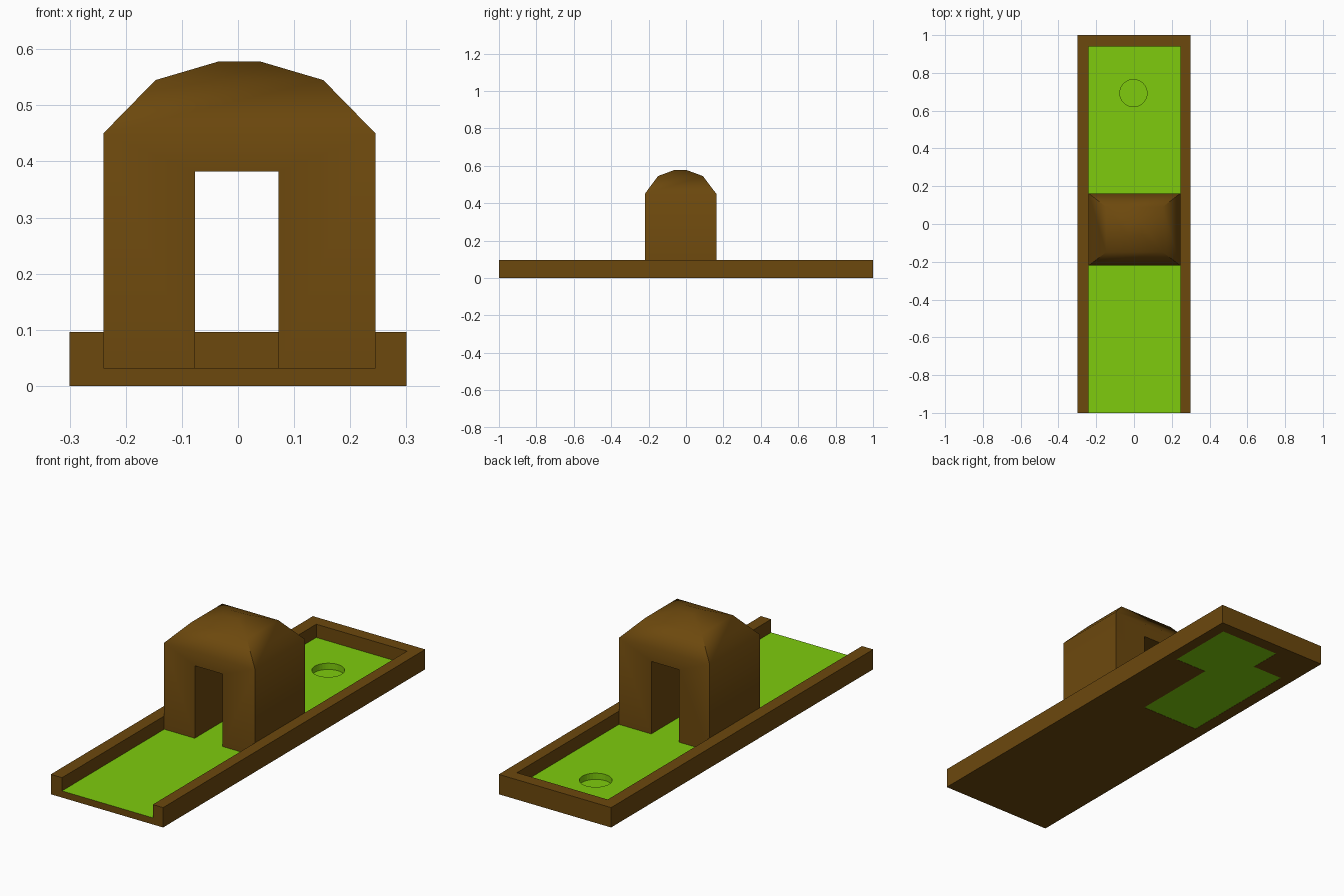
import bpy, bmesh
from math import radians, cos, sin, pi
from mathutils import Vector

if "Cube" in bpy.data.objects:
    bpy.data.objects.remove(bpy.data.objects["Cube"])


def material(name, rgb):
    m = bpy.data.materials.new(name)
    m.diffuse_color = (*rgb, 1)
    m.use_nodes = True
    m.node_tree.nodes["Principled BSDF"].inputs["Base Color"].default_value = m.diffuse_color
    return m


brown = material("brown_wood", (0.15, 0.065, 0.004))
green = material("green_turf", (0.21, 0.60, 0.004))


def loft(name, rings):
    """Closed solid through a stack of rings with equal point counts."""
    bm = bmesh.new()
    vs = [[bm.verts.new(p) for p in ring] for ring in rings]
    n = len(vs[0])
    bm.faces.new(vs[0])
    bm.faces.new(vs[-1])
    for a, b in zip(vs, vs[1:]):
        for i in range(n):
            j = (i + 1) % n
            bm.faces.new((a[i], a[j], b[j], b[i]))
    bmesh.ops.recalc_face_normals(bm, faces=bm.faces)
    mesh = bpy.data.meshes.new(name)
    bm.to_mesh(mesh)
    bm.free()
    ob = bpy.data.objects.new(name, mesh)
    bpy.context.collection.objects.link(ob)
    mesh.materials.append(brown)
    return ob


def rect(x0, x1, y0, y1, z):
    return [(x0, y0, z), (x1, y0, z), (x1, y1, z), (x0, y1, z)]


def prism(name, outline, z0, z1):
    return loft(name, [[(x, y, z) for x, y in outline] for z in (z0, z1)])


def box(name, x0, x1, y0, y1, z0, z1):
    return loft(name, [rect(x0, x1, y0, y1, z) for z in (z0, z1)])


def cut(target, cutter):
    cutter.hide_render = True
    mod = target.modifiers.new("cut", 'BOOLEAN')
    mod.operation = 'DIFFERENCE'
    mod.solver = 'EXACT'
    mod.object = cutter
    bpy.context.view_layer.objects.active = target
    bpy.ops.object.modifier_apply(modifier=mod.name)
    bpy.data.objects.remove(cutter)


XL, XR, FLOOR = -0.24, 0.245, 0.032
HX, HY, HR = -0.003, 0.693, 0.072

# Course tray: rails on three sides, open at the front
tray = box("course_tray", -0.3, 0.3, -1, 1, 0, 0.096)
cut(tray, box("lane_cutter", XL, XR, -1.1, 0.94, FLOOR, 0.2))

# Putting hole
circle = [(HX + HR * cos(2 * pi * i / 32), HY + HR * sin(2 * pi * i / 32)) for i in range(32)]
cut(tray, prism("hole_cutter", circle, 0.002, 0.1))

# Stepped green patch on the underside
patch = [(XR, 0.94), (-0.077, 0.94), (-0.077, 0.78), (XL, 0.78),
         (XL, 0.16), (0.072, 0.16), (0.072, 0.6), (XR, 0.6)]
cut(tray, prism("patch_cutter", patch, -0.05, 0.001))

# Turf colour on the lane, inside the hole and on the patch
tray.data.materials.clear()
tray.data.materials.append(brown)
tray.data.materials.append(green)
for p in tray.data.polygons:
    c, nz = p.center, p.normal.z
    lane = nz > 0.9 and c.z < 0.06
    hole = abs(nz) < 0.1 and (c.xy - Vector((HX, HY))).length < 0.08
    under = nz < -0.9 and c.z > 0.0005
    p.material_index = 1 if lane or hole or under else 0

# Domed tower with a doorway straight through it
tower = loft("domed_tower", [
    rect(XL, XR, -0.22, 0.162, FLOOR),
    rect(XL, XR, -0.22, 0.162, 0.45),
    rect(-0.147, 0.152, -0.149, 0.09, 0.545),
    rect(-0.035, 0.04, -0.06, 0.0, 0.578)])
cut(tower, box("door_cutter", -0.077, 0.072, -0.5, 0.5, -0.1, 0.382))

bpy.ops.object.select_all(action='DESELECT')
tower.select_set(True)
bpy.context.view_layer.objects.active = tower
bpy.ops.object.shade_smooth_by_angle(angle=radians(50))
